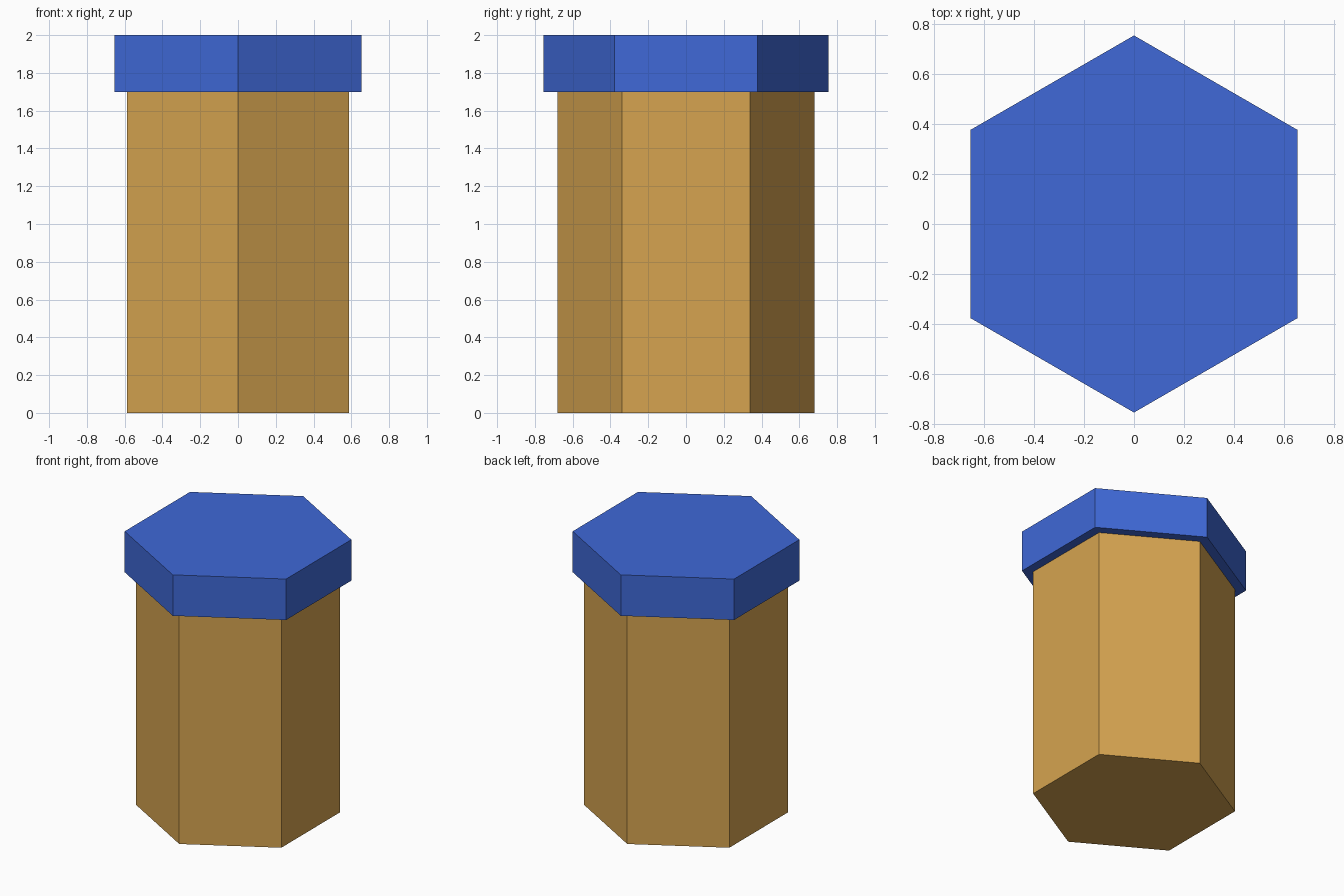
import bpy
import bmesh
from math import sin, cos, tau

if "Cube" in bpy.data.objects:
    bpy.data.objects.remove(bpy.data.objects["Cube"])

SIDES = 6


def material(name, rgb):
    mat = bpy.data.materials.new(name)
    mat.diffuse_color = (*rgb, 1.0)
    mat.use_nodes = True
    mat.node_tree.nodes["Principled BSDF"].inputs["Base Color"].default_value = mat.diffuse_color
    return mat


def hex_prism(name, radius, z0, z1, mat):
    """Flat-faced hexagonal prism with a corner pointing along +y."""
    bm = bmesh.new()
    ring = [bm.verts.new((radius * sin(tau * i / SIDES),
                          radius * cos(tau * i / SIDES), z0))
            for i in range(SIDES)]
    base = bm.faces.new(ring)
    top = bmesh.ops.extrude_face_region(bm, geom=[base], use_keep_orig=True)
    verts = [g for g in top["geom"] if isinstance(g, bmesh.types.BMVert)]
    bmesh.ops.translate(bm, verts=verts, vec=(0, 0, z1 - z0))
    bmesh.ops.recalc_face_normals(bm, faces=bm.faces)
    mesh = bpy.data.meshes.new(name)
    bm.to_mesh(mesh)
    bm.free()
    mesh.materials.append(mat)
    obj = bpy.data.objects.new(name, mesh)
    bpy.context.collection.objects.link(obj)
    return obj


# Tan jar body
hex_prism("body", 0.68, 0.0, 1.7, material("amber", (0.67, 0.37, 0.08)))

# Overhanging blue lid
hex_prism("lid", 0.755, 1.7, 2.0, material("blue", (0.05, 0.14, 0.68)))
